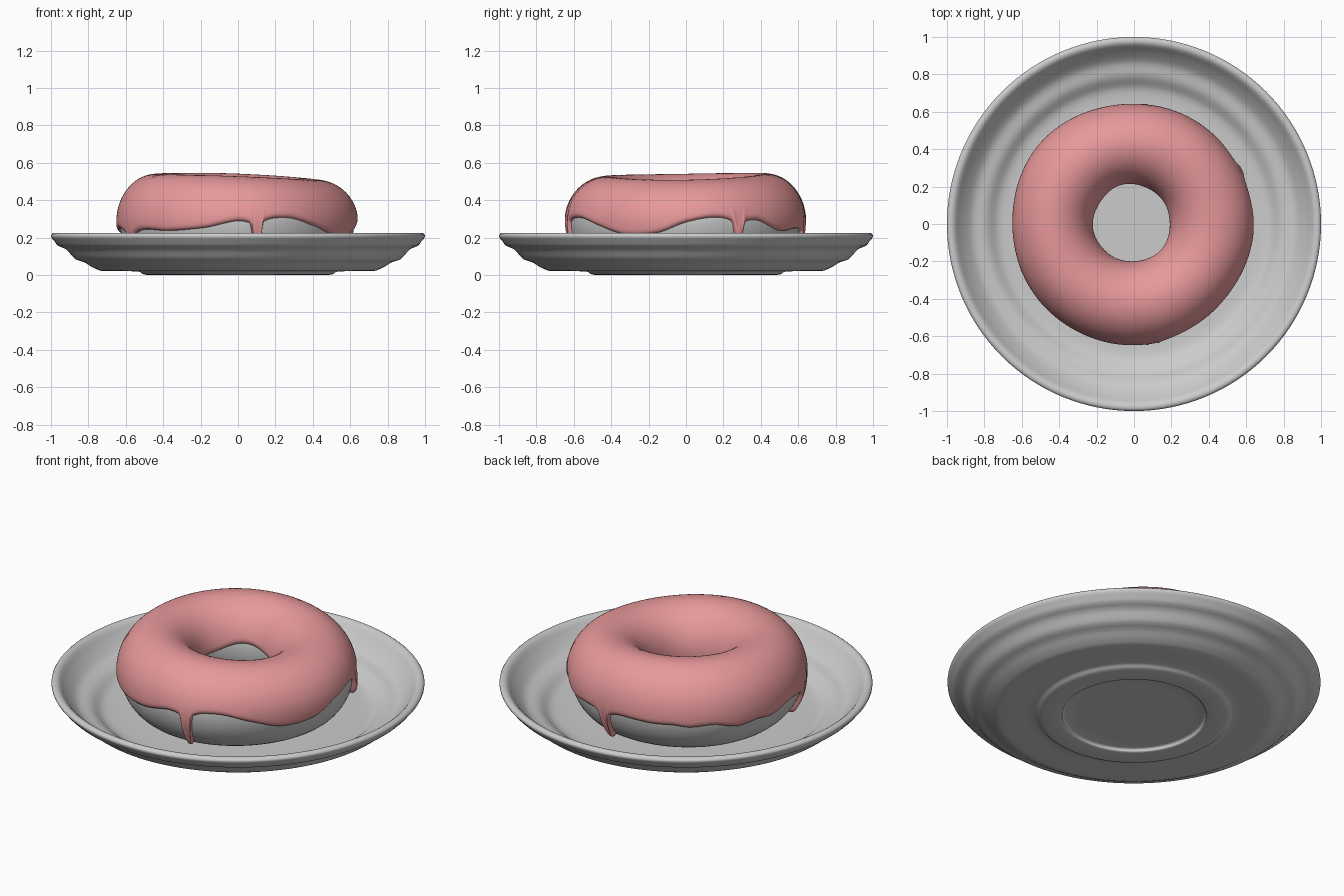
import bpy, math

if "Cube" in bpy.data.objects:
    bpy.data.objects.remove(bpy.data.objects["Cube"])

def material(name, rgb):
    m = bpy.data.materials.new(name)
    m.diffuse_color = (*rgb, 1)
    m.use_nodes = True
    m.node_tree.nodes["Principled BSDF"].inputs["Base Color"].default_value = m.diffuse_color
    return m

GREY = material("pale_grey", (0.6, 0.6, 0.6))
PINK = material("pink_icing", (0.86, 0.34, 0.35))

def make(name, verts, faces, mat):
    me = bpy.data.meshes.new(name)
    me.from_pydata(verts, [], faces)
    me.materials.append(mat)
    me.polygons.foreach_set("use_smooth", [True] * len(me.polygons))
    ob = bpy.data.objects.new(name, me)
    bpy.context.collection.objects.link(ob)
    return ob

def ring_faces(n, m, closed):
    """Quads joining n sections of m points around the z axis."""
    return [(i * m + j, ((i + 1) % n) * m + j,
             ((i + 1) % n) * m + (j + 1) % m, i * m + (j + 1) % m)
            for i in range(n) for j in range(m if closed else m - 1)]

def catmull(a, b, c, d, t):
    return 0.5 * (2 * b + (c - a) * t + (2 * a - 5 * b + 4 * c - d) * t * t
                  + (3 * b - a - 3 * c + d) * t ** 3)

# Plate: a lathed profile, underside with foot ring, rim, then upper side
PROFILE = [(0.001, .018), (.2, .018), (.37, .018), (.385, .006), (.40, .0), (.485, .0),
           (.515, .008), (.535, .019), (.63, .02), (.72, .021), (.75, .028), (.785, .045),
           (.82, .067), (.865, .082), (.89, .105), (.92, .138), (.96, .155),
           (.98, .178), (.997, .198), (1, .212), (.988, .224), (.968, .223),
           (.95, .208), (.93, .182), (.90, .15), (.87, .124), (.84, .112),
           (.80, .104), (.77, .088), (.74, .066), (.70, .053), (.6, .05),
           (.3, .05), (0.001, .05)]
fine = []
for k in range(len(PROFILE) - 1):
    q = [PROFILE[min(max(k + o, 0), len(PROFILE) - 1)] for o in (-1, 0, 1, 2)]
    for t in (0, 0.5):
        fine.append(tuple(catmull(*(p[ax] for p in q), t) for ax in (0, 1)))
fine = [(min(max(r, 0.001), 1), max(z, 0)) for r, z in fine] + [PROFILE[-1]]
N = 128
verts = [(r * math.cos(2 * math.pi * i / N), r * math.sin(2 * math.pi * i / N), z)
         for i in range(N) for r, z in fine]
make("plate", verts, ring_faces(N, len(fine), False), GREY)

# Shared doughnut surface: theta around the ring, phi around the tube
ZC, R, A = 0.285, 0.425, 0.202

def half_height(th):
    return 0.226 - 0.016 * math.cos(th) + 0.007 * math.sin(th) - 0.005 * math.cos(2 * th)

def surface(th, phi, off):
    lump = 0.005 * math.sin(3 * th + 0.6) + 0.003 * math.sin(5 * th + 2)
    c, s = math.cos(phi), math.sin(phi)
    b = half_height(th) if s > 0 else 0.238
    r = R + (A + off + (lump if c > 0 else lump * 0.5)) * c
    return (-0.01 + r * math.cos(th), 0.002 + r * math.sin(th), max(ZC + (b + off) * s, 0.048))

# Dough
N, M = 128, 48
verts = [surface(2 * math.pi * i / N, 2 * math.pi * j / M, 0) for i in range(N) for j in range(M)]
make("dough_ring", verts, ring_faces(N, M, True), GREY)

# Icing: wavy lower edge (degrees, height) plus drips (degrees, tip height, half width)
EDGE = [(-173, .25), (-154, .225), (-140, .24), (-125, .233), (-105, .25), (-90, .287),
        (-64, .306), (-50, .265), (-32, .212), (-14, .222), (0, .28), (13, .31),
        (36, .295), (52, .235), (66, .245), (90, .255), (108, .248), (118, .25), (126, .24),
        (138, .25), (150, .22), (162, .232), (171, .222)]
DRIPS = [(-80, .09, 2.3), (-154, .085, 2.3), (80, .085, 2.3), (26, .19, 2.6)]

def edge_height(deg):
    n = len(EDGE)
    for k in range(n):
        a, b = EDGE[k][0], EDGE[(k + 1) % n][0]
        span = (b - a) % 360
        d = (deg - a) % 360
        if d < span:
            z = catmull(*(EDGE[(k + o) % n][1] for o in (-1, 0, 1, 2)), d / span)
            break
    bulge = 0
    for c, tip, hw in DRIPS:
        d = abs((deg - c + 180) % 360 - 180) / hw
        w = math.exp(-d ** 4)
        z -= 0.03 * math.exp(-(d / 2.2) ** 2) * (1 - w)   # flared root
        z += (tip - z) * w
        bulge = max(bulge, math.exp(-d * d))
    return z, bulge

N, M = 720, 48
verts = []
for i in range(N):
    th = 2 * math.pi * i / N
    z, bulge = edge_height(math.degrees(th))
    zin = 0.27 + 0.05 * math.cos(th - math.radians(125)) + 0.012 * math.sin(4 * th)
    p0 = math.asin(max((z - ZC) / 0.245, -0.97))
    p1 = math.pi - math.asin((zin - ZC) / 0.24)
    for j in range(M):
        # points gather near both lips so they round over
        u = j / (M - 1)
        u = 0.35 * u + 0.65 * (0.5 - 0.5 * math.cos(math.pi * u))
        phi = p0 + (p1 - p0) * u
        d = min(phi - p0, p1 - phi) / 0.13
        lip = math.sqrt(max(0, 1 - (1 - min(d, 1)) ** 2))
        drop = 0.012 * bulge * math.exp(-((phi - p0 - 0.15) / 0.2) ** 2)
        verts.append(surface(th, phi, -0.006 + (0.025 + drop) * lip))
make("icing", verts, ring_faces(N, M, False), PINK)
